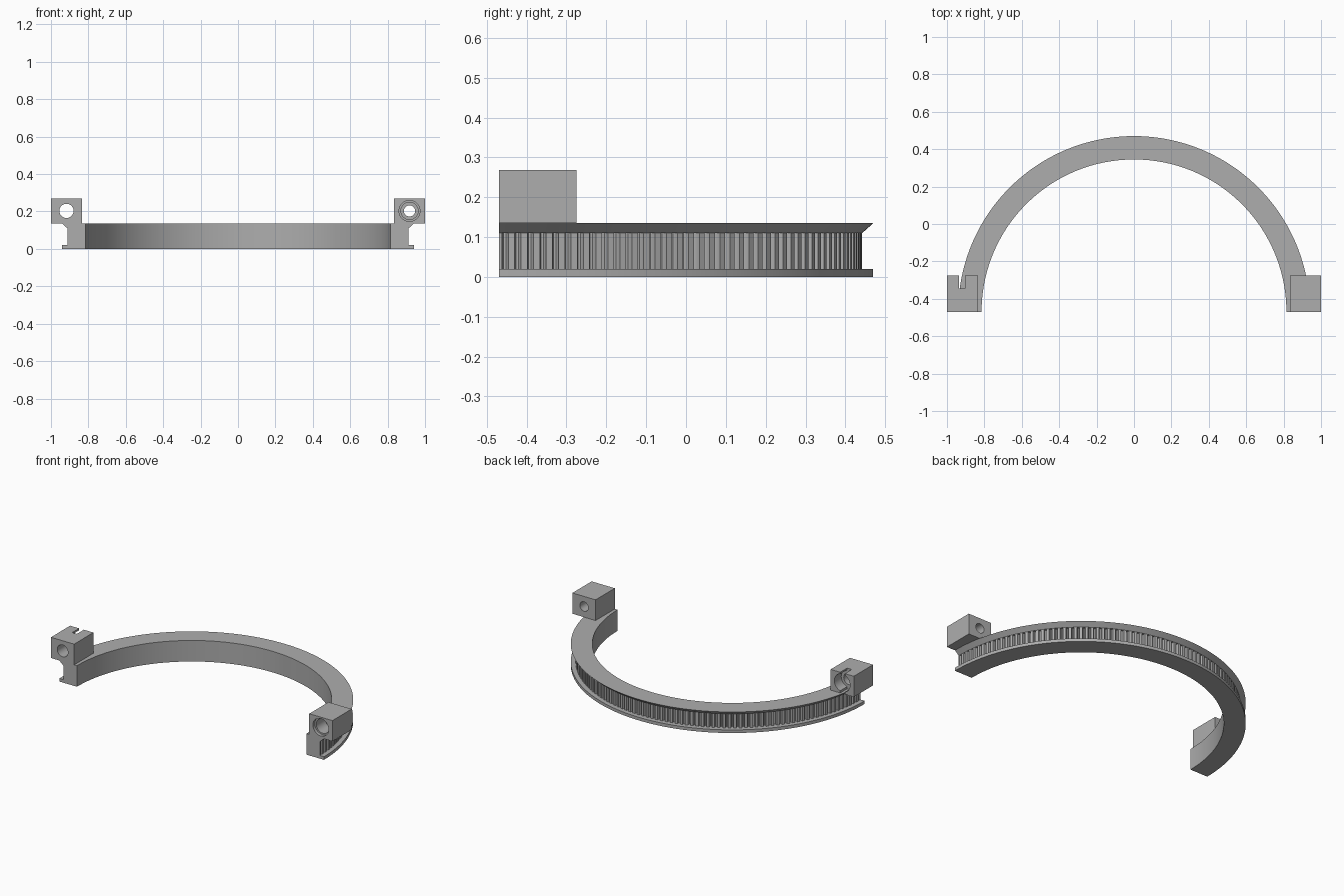
import bpy, bmesh, math
from mathutils import Matrix

old = bpy.data.objects.get("Cube")
if old:
    bpy.data.objects.remove(old, do_unlink=True)

# One flat grey for everything
grey = bpy.data.materials.new("plain grey")
grey.use_nodes = True
color = (0.42, 0.42, 0.42, 1)
grey.diffuse_color = color
grey.node_tree.nodes["Principled BSDF"].inputs["Base Color"].default_value = color

CENTER_Y = -0.47
R_IN, R_FLANGE, R_TOOTH = 0.815, 0.94, 0.912
GROOVE = 0.016
Z_LIP, Z_CHAMFER, Z_TOP = 0.02, 0.11, 0.135
TEETH = 90
HOLE_X, HOLE_Z = 0.917, 0.203


def make_object(name, bm):
    bmesh.ops.recalc_face_normals(bm, faces=bm.faces)
    mesh = bpy.data.meshes.new(name)
    bm.to_mesh(mesh)
    bm.free()
    obj = bpy.data.objects.new(name, mesh)
    bpy.context.collection.objects.link(obj)
    mesh.materials.append(grey)
    return obj


def smooth(obj):
    bpy.ops.object.select_all(action='DESELECT')
    obj.select_set(True)
    bpy.context.view_layer.objects.active = obj
    bpy.ops.object.shade_smooth_by_angle(angle=math.radians(30))


def add_box(bm, x, y, z):
    size = [b - a for a, b in (x, y, z)]
    mid = [(a + b) / 2 for a, b in (x, y, z)]
    bmesh.ops.create_cube(bm, size=1, matrix=Matrix.Translation(mid) @ Matrix.Diagonal((*size, 1)))


def bore(block, x, radius, y0, y1):
    """Cut a round hole along y."""
    bm = bmesh.new()
    place = Matrix.Translation((x, (y0 + y1) / 2, HOLE_Z)) @ Matrix.Rotation(math.pi / 2, 4, 'X')
    bmesh.ops.create_cone(bm, cap_ends=True, segments=40, radius1=radius, radius2=radius,
                          depth=y1 - y0, matrix=place)
    cut(block, make_object("bore_cutter", bm))


def cut(block, cutter):
    cutter.hide_render = True
    mod = block.modifiers.new("cut", 'BOOLEAN')
    mod.operation, mod.solver, mod.object = 'DIFFERENCE', 'EXACT', cutter
    bpy.context.view_layer.objects.active = block
    bpy.ops.object.modifier_apply(modifier=mod.name)
    bpy.data.objects.remove(cutter, do_unlink=True)


# Toothed half ring: cross-section swept through half a turn, groove depth varies
tooth = [(0, 0), (0.25, 0), (0.3, 0.7), (0.4, 1), (0.6, 1), (0.7, 0.7), (0.75, 0)]
stations = [((i + f) / TEETH * math.pi, d) for i in range(TEETH) for f, d in tooth]
stations.append((math.pi, 0))

bm = bmesh.new()
rows = []
for angle, depth in stations:
    r = R_TOOTH - GROOVE * depth
    section = [(R_IN, 0), (R_FLANGE, 0), (R_FLANGE, Z_LIP), (r, Z_LIP), (r, Z_CHAMFER),
               (R_TOOTH, Z_CHAMFER), (R_FLANGE, Z_TOP), (R_IN, Z_TOP)]
    rows.append([bm.verts.new((q * math.cos(angle), CENTER_Y + q * math.sin(angle), z))
                 for q, z in section])
for a, b in zip(rows, rows[1:]):
    for k in range(len(a)):
        n = (k + 1) % len(a)
        bm.faces.new((a[k], a[n], b[n], b[k]))
bm.faces.new(rows[0])
bm.faces.new(rows[-1])
bmesh.ops.remove_doubles(bm, verts=bm.verts, dist=0.00001)
smooth(make_object("toothed_half_ring", bm))

# Clamp blocks on both ends
blocks = {}
for name, side in (("left_clamp_block", 1), ("right_clamp_block", -1)):
    bm = bmesh.new()
    add_box(bm, sorted((side * 0.835, side * 1.0)), (CENTER_Y, -0.275), (Z_TOP, 0.268))
    blocks[side] = make_object(name, bm)

# Left block: stepped screw hole opening at the front
bore(blocks[1], HOLE_X, 0.03, -0.6, -0.1)
bore(blocks[1], HOLE_X, 0.046, -0.6, -0.36)
bore(blocks[1], HOLE_X, 0.056, -0.6, -0.45)

# Right block: through hole, round pocket at the back and a vertical slot
bore(blocks[-1], -HOLE_X, 0.038, -0.6, -0.1)
bore(blocks[-1], -HOLE_X, 0.056, -0.345, -0.1)
bm = bmesh.new()
add_box(bm, (-0.936, -0.903), (-0.345, -0.1), (0.1, 0.4))
cut(blocks[-1], make_object("slot_cutter", bm))

for block in blocks.values():
    smooth(block)
